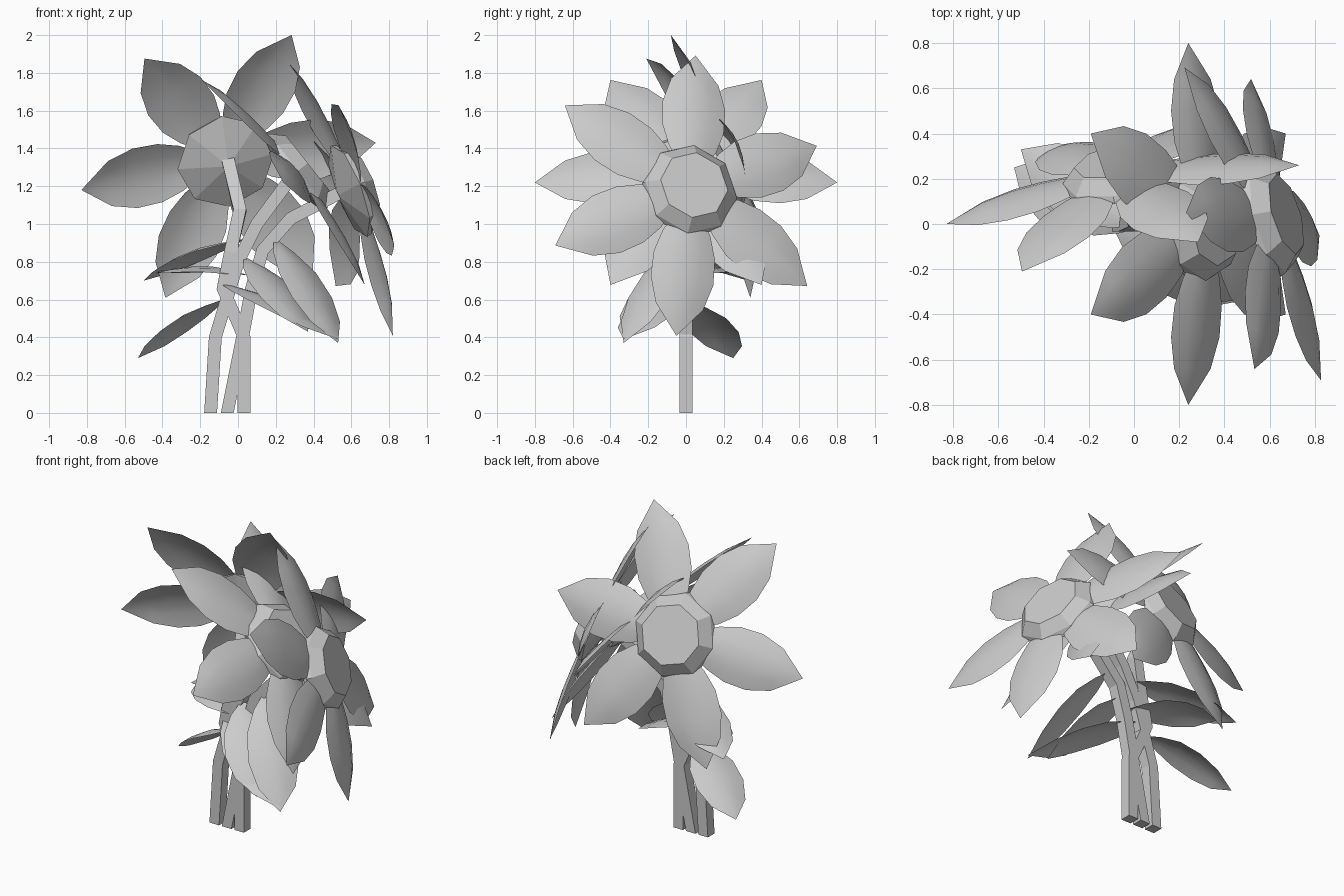
import bpy, bmesh, math
from mathutils import Vector, Matrix

if "Cube" in bpy.data.objects:
    bpy.data.objects.remove(bpy.data.objects["Cube"])


def make_object(name, bm, smooth=False):
    bmesh.ops.recalc_face_normals(bm, faces=bm.faces)
    me = bpy.data.meshes.new(name)
    bm.to_mesh(me)
    bm.free()
    for p in me.polygons:
        p.use_smooth = smooth
    ob = bpy.data.objects.new(name, me)
    bpy.context.collection.objects.link(ob)
    return ob


def frame(origin, u, n):
    # local x along u, local z along n
    u, n = Vector(u).normalized(), Vector(n).normalized()
    n = (n - u * n.dot(u)).normalized()
    m = Matrix((u, n.cross(u), n)).transposed().to_4x4()
    m.translation = Vector(origin)
    return m


def blade(bm, stations, mat, rise):
    # arched pointed sheet: stations are (distance, half width, height)
    rows = []
    for r, w, h in stations:
        if w == 0:
            rows.append([bm.verts.new(mat @ Vector((r, 0, h)))] * 5)
        else:
            rows.append([bm.verts.new(mat @ Vector((r, w * s, h - rise * s * s * w / 0.17)))
                         for s in (-1, -0.5, 0, 0.5, 1)])
    for a, b in zip(rows, rows[1:]):
        for i in range(4):
            q = []
            for v in (a[i], a[i + 1], b[i + 1], b[i]):
                if v not in q:
                    q.append(v)
            if len(q) > 2:
                bm.faces.new(q)


PETAL = [(0.14, 0.07, 0.1), (0.24, 0.13, 0.1), (0.36, 0.168, 0.09),
         (0.5, 0.172, 0.075), (0.64, 0.13, 0.05), (0.8, 0, 0)]
DISC = [(0.262, 0.07), (0.25, 0.1), (0.185, 0.165)]


def flower(name, center, u, n):
    base = frame(center, u, n)
    # six petals
    bm = bmesh.new()
    for k in range(6):
        blade(bm, PETAL, base @ Matrix.Rotation(k * math.pi / 3, 4, 'Z'), 0.035)
    make_object(name + "_petals", bm, True)
    # eight-sided centre with a flat front and a shallow cone at the back
    bm = bmesh.new()
    rings = [[bm.verts.new(base @ Vector((r * math.cos(a), r * math.sin(a), h)))
              for a in [math.tau * i / 8 for i in range(8)]] for r, h in DISC]
    for a, b in zip(rings, rings[1:]):
        for i in range(8):
            bm.faces.new((a[i], a[(i + 1) % 8], b[(i + 1) % 8], b[i]))
    bm.faces.new(rings[-1])
    apex = bm.verts.new(base @ Vector((0, 0, 0.0)))
    for i in range(8):
        bm.faces.new((apex, rings[0][i], rings[0][(i + 1) % 8]))
    make_object(name + "_centre", bm)


def stem(name, pts, r=0.048):
    # four-sided stem swept along a bent path
    pts = [Vector(p) for p in pts]
    bm = bmesh.new()
    rings = []
    for i, p in enumerate(pts):
        t = (pts[min(i + 1, len(pts) - 1)] - pts[max(i - 1, 0)]).normalized()
        if i == 0:
            t = Vector((0, 0, 1))
        side = Vector((0, 1, 0)).cross(t).normalized()
        fwd = t.cross(side)
        rings.append([bm.verts.new(p + r * (side * math.cos(a) + fwd * math.sin(a)))
                      for a in [math.pi / 4 + k * math.pi / 2 for k in range(4)]])
    for a, b in zip(rings, rings[1:]):
        for i in range(4):
            bm.faces.new((a[i], a[(i + 1) % 4], b[(i + 1) % 4], b[i]))
    bm.faces.new(rings[0])
    bm.faces.new(rings[-1])
    make_object(name, bm)


def leaf(name, base, tip):
    d = Vector(tip) - Vector(base)
    L = d.length
    st = [(0, 0, 0), (0.15 * L, 0.08, 0.02), (0.35 * L, 0.14, 0.04),
          (0.58 * L, 0.15, 0.04), (0.8 * L, 0.11, 0.025), (L, 0, 0)]
    bm = bmesh.new()
    blade(bm, st, frame(base, d, (0, 0, 1)), 0.035)
    make_object(name, bm, True)


# flower heads
flower("back_flower", (-0.05, 0.13, 1.305), (0.78, 0.13, 0.125), (-0.21, 0.9, 0.373))
flower("right_flower", (0.525, 0, 1.15), (0.29, -0.05, -0.73), (0.9, 0.265, 0.348))
flower("middle_flower", (0.24, 0, 1.22), (0, 1, 0), (0.78, 0, 0.62))

# stems
stem("back_stem", [(0.032, 0, 0), (0.032, 0, 0.4), (-0.08, 0, 0.66), (-0.04, 0, 0.85),
                   (0.01, 0.02, 1.07), (-0.05, 0.15, 1.33)])
stem("right_stem", [(-0.057, 0, 0), (0.02, 0, 0.38), (0.07, 0, 0.65), (0.13, 0, 0.86),
                    (0.28, 0, 1.03), (0.53, 0, 1.16)])
stem("middle_stem", [(-0.145, 0, 0), (-0.12, 0, 0.4), (-0.06, 0, 0.6), (0.0, 0, 0.8),
                     (0.1, 0, 1.0), (0.27, 0, 1.23)])

# leaves, two per stem
LEAVES = [((-0.08, 0, 0.6), (-0.53, 0.25, 0.29)), ((0.03, 0, 0.92), (-0.5, 0.33, 0.7)),
          ((0.05, 0, 0.73), (-0.44, 0.22, 0.74)), ((0.19, 0, 0.93), (0.53, -0.33, 0.37)),
          ((-0.1, 0, 0.69), (0.53, -0.33, 0.39)), ((0.03, 0, 0.83), (0.37, -0.34, 0.43))]
for i, (b, t) in enumerate(LEAVES):
    leaf("leaf_%d" % (i + 1), b, t)
